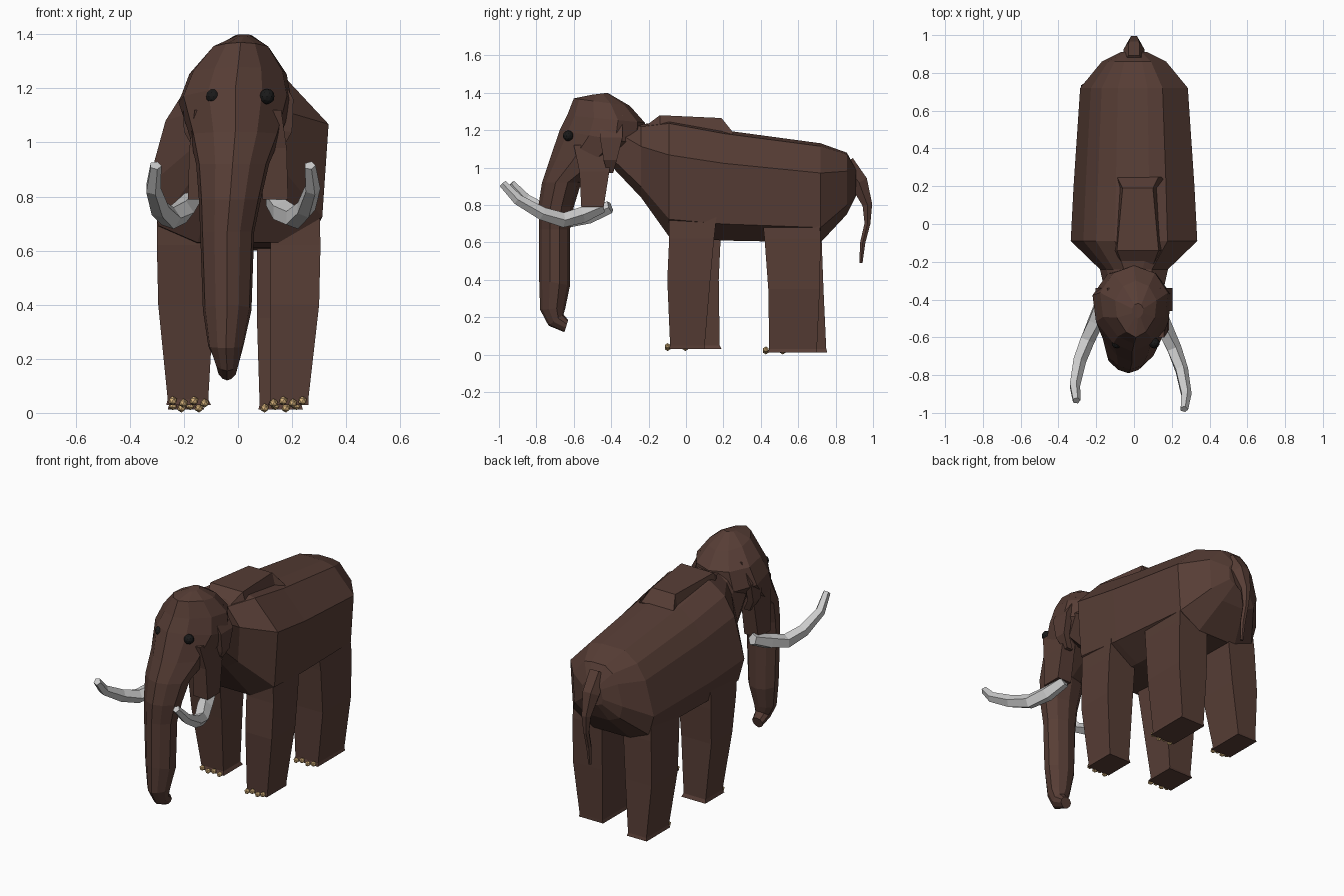
import bpy, bmesh, math
from mathutils import Vector

if "Cube" in bpy.data.objects:
    bpy.data.objects.remove(bpy.data.objects["Cube"])


def material(name, color):
    m = bpy.data.materials.new(name)
    m.diffuse_color = (*color, 1)
    m.use_nodes = True
    m.node_tree.nodes["Principled BSDF"].inputs["Base Color"].default_value = m.diffuse_color
    return m


HIDE = material("hide", (0.095, 0.047, 0.036))
NAIL = material("nail", (0.68, 0.45, 0.20))
BLACK = material("black", (0.01, 0.01, 0.01))


def finish(name, bm, mat):
    bmesh.ops.recalc_face_normals(bm, faces=bm.faces)
    mesh = bpy.data.meshes.new(name)
    bm.to_mesh(mesh)
    bm.free()
    ob = bpy.data.objects.new(name, mesh)
    bpy.context.collection.objects.link(ob)
    if mat:
        mesh.materials.append(mat)
    return ob


def loft(name, rings, mat=HIDE):
    """Skin a list of equal-length point rings and cap both ends."""
    bm = bmesh.new()
    vs = [[bm.verts.new(p) for p in r] for r in rings]
    n = len(vs[0])
    for a, b in zip(vs, vs[1:]):
        for i in range(n):
            j = (i + 1) % n
            bm.faces.new((a[i], a[j], b[j], b[i]))
    bm.faces.new(vs[0])
    bm.faces.new(vs[-1])
    return finish(name, bm, mat)


def tube(name, path, radii, sides, mat=HIDE):
    pts = [Vector(p) for p in path]
    rings = []
    for i, p in enumerate(pts):
        t = (pts[min(i + 1, len(pts) - 1)] - pts[max(i - 1, 0)]).normalized()
        s = Vector((1, 0, 0))
        s = (s - t * s.dot(t)).normalized()
        u = t.cross(s)
        rings.append([p + radii[i] * (s * math.cos(a) + u * math.sin(a))
                      for a in (math.tau * k / sides for k in range(sides))])
    return loft(name, rings, mat)


def balls(name, centers, r, mat, sub=1):
    bm = bmesh.new()
    for c in centers:
        v = bmesh.ops.create_icosphere(bm, subdivisions=sub, radius=r)["verts"]
        bmesh.ops.translate(bm, verts=v, vec=c)
    return finish(name, bm, mat)


# Torso: one slightly rolled cross-section scaled along the spine
profile = [(.25, 1), (.53, .97), (1, .7), (.93, .15), (.45, 0), (-.45, 0),
           (-.88, .1), (-1, .33), (-.8, .72), (-.6, .89), (-.3, 1)]
spine = [(-.42, .14, 1.03, 1.30), (-.24, .18, .84, 1.23), (-.09, .335, .63, 1.255),
         (.20, .32, .61, 1.20), (.72, .285, .60, 1.13), (.86, .17, .75, 1.08),
         (.91, .07, .85, .99)]
loft("torso", [[(u * w, y, b + v * (t - b)) for u, v in profile]
               for y, w, b, t in spine])

# Raised shoulder hump, its foot sunk into the back
hump = [(-.22, .08, 1.22), (-.14, .11, 1.28), (.19, .08, 1.265), (.25, .11, 1.19)]
loft("shoulder_hump", [[(.02 - w, y, z), (.02 + w, y, z), (.02 + w * 1.35, y, 1.16),
                        (.01 - w * 1.15, y, 1.16)] for y, w, z in hump])

# Head and trunk: rings spanned between a front and a back point in the side view
head = [  # front y, z, back y, z, centre x, half width
    (-.50, 1.39, -.42, 1.40, .02, .03),
    (-.60, 1.37, -.30, 1.33, .01, .11),
    (-.635, 1.28, -.22, 1.24, .00, .18),
    (-.675, 1.20, -.22, 1.12, -.01, .21),
    (-.73, 1.04, -.38, 1.02, -.01, .17),
    (-.77, .92, -.56, .92, -.02, .135),
    (-.79, .79, -.60, .79, -.03, .115),
    (-.785, .67, -.62, .67, -.04, .10),
    (-.785, .40, -.62, .37, -.04, .09),
    (-.78, .24, -.645, .25, -.045, .065),
    (-.735, .155, -.655, .215, -.04, .045),
    (-.65, .12, -.63, .185, -.04, .035)]
rings = []
for fy, fz, by, bz, cx, hx in head:
    ring = []
    for k in range(10):
        a = math.tau * k / 10 + math.pi / 10
        s = math.sin(a)
        f = (1 + s) / 2
        ring.append((cx + hx * math.cos(a) * (1.05 - .3 * max(s, 0)),
                     by + (fy - by) * f, bz + (fz - bz) * f))
    rings.append(ring)
loft("head_and_trunk", rings)

balls("eyes", [(-.09, -.63, 1.17), (.107, -.63, 1.17)], .029, BLACK, 2)

# Each leg: rings of inner x, outer x, front y, back y, z (the gait is staggered)
legs = {
    ("right", "front"): [(.12, .30, -.09, .17, .80), (.12, .305, -.09, .15, .62),
                         (.12, .30, -.10, .13, .40), (.12, .26, -.085, .10, .05),
                         (.11, .26, -.09, .10, .03)],
    ("left", "front"): [(.08, .30, -.07, .19, .80), (.08, .30, -.06, .185, .62),
                        (.09, .295, -.03, .175, .40), (.11, .26, .015, .18, .05),
                        (.10, .265, .005, .19, .03)],
    ("right", "rear"): [(.06, .26, .40, .71, .80), (.07, .27, .42, .72, .62),
                        (.07, .27, .44, .715, .35), (.08, .235, .445, .70, .03),
                        (.075, .24, .435, .70, .012)],
    ("left", "rear"): [(.07, .26, .42, .71, .80), (.08, .27, .45, .725, .62),
                       (.10, .28, .48, .735, .35), (.13, .255, .53, .75, .03),
                       (.125, .26, .525, .755, .012)]}

# Paired parts
for side, s in (("left", -1), ("right", 1)):
    left = s < 0

    def box_ring(x0, x1, y0, y1, z):
        return [(s * x0, y0, z), (s * x1, y0, z), (s * x1, y1, z), (s * x0, y1, z)]

    # Small ears lying flat behind the cheeks
    ear = [(.13, -.46, -.34, 1.28), (.195, -.46, -.34, 1.16),
           (.19, -.44, -.37, 1.04), (.15, -.42, -.39, .97)]
    loft(side + "_ear", [box_ring(x - .03, x + .01, a, b, z) for x, a, b, z in ear])

    # Cheek sheath and tusk
    o, dy = (-.04, .045) if left else (0, 0)
    sheath = [(.08, .16, -.60, -.40, 1.12), (.09, .18, -.57, -.41, .98),
              (.09, .185, -.56, -.44, .79)]
    loft(side + "_tusk_sheath", [box_ring(*r) for r in sheath])
    path = [(.13, -.45, .79), (.165, -.56, .745), (.21, -.66, .72),
            (.25, -.77, .755), (.275, -.90, .83), (.265, -.98, .915)]
    tube(side + "_tusk", [(s * x + o, y + dy, z) for x, y, z in path],
         [.035, .045, .042, .037, .03, .022], 5, None)

    # Legs and toenails
    for part in ("front", "rear"):
        rr = legs[side, part]
        loft(f"{side}_{part}_leg", [box_ring(*r) for r in rr])
        x0, x1, y, _, z = rr[-1]
        balls(f"{side}_{part}_toenails",
              [(s * (x0 + (x1 - x0) * (k + .6) / 4.2), y - .008,
                z + (.015 if k % 2 else .006)) for k in range(4)], .017, NAIL)

# Tail
tube("tail", [(0, .85, 1.02), (0, .925, .92), (0, .97, .80), (0, .97, .70),
              (0, .945, .60), (0, .935, .49)],
     [.06, .055, .03, .018, .016, .010], 6)
